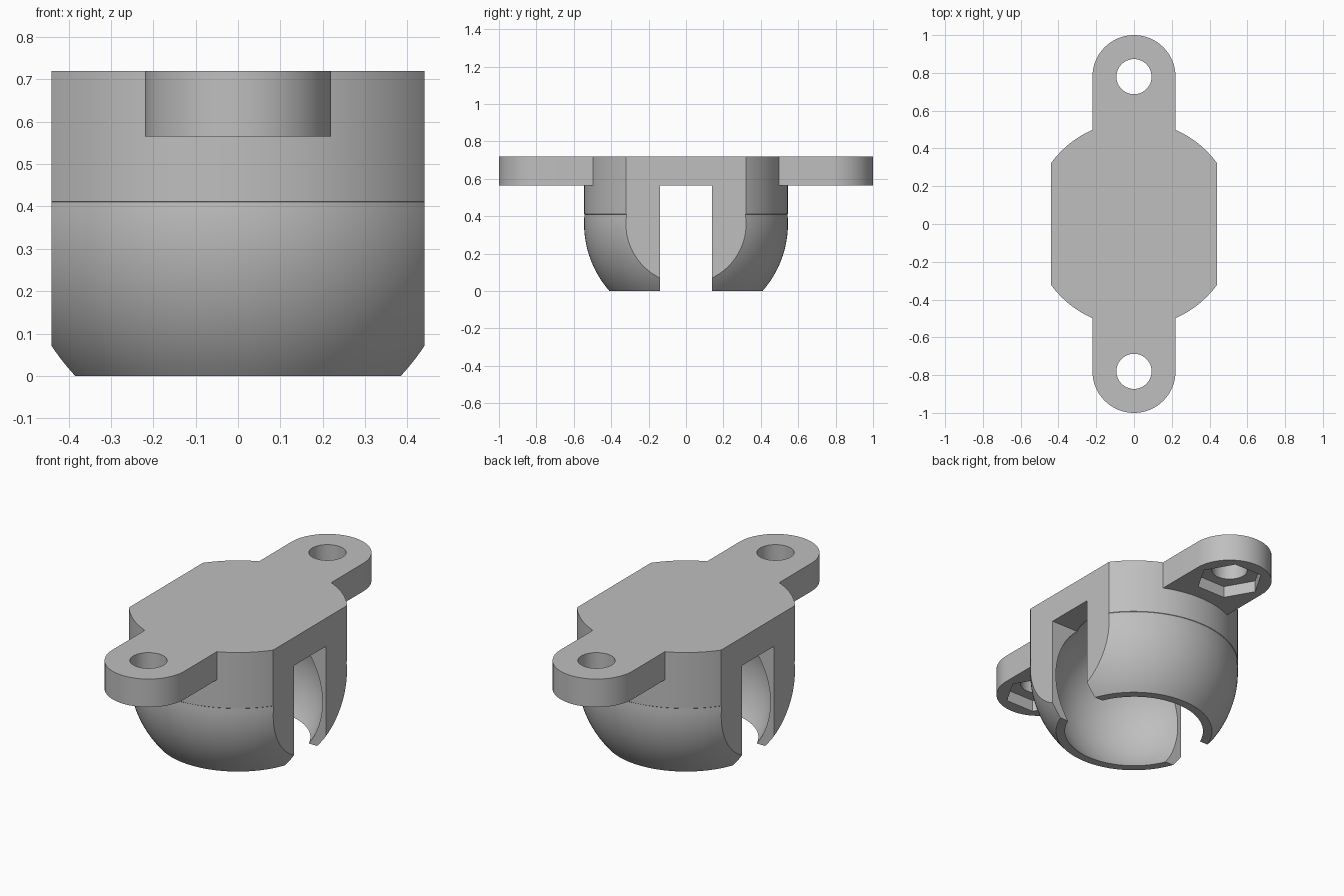
import bpy, bmesh, math
from mathutils import Matrix

cube = bpy.data.objects.get("Cube")
if cube:
    bpy.data.objects.remove(cube, do_unlink=True)

TOP = 0.72        # upper face of the housing
EAR_Z = 0.565     # underside of the ears and roof of the slot
HOLE_Y = 0.78
R = 0.545         # outer radius
SHELL_Z = 0.36    # centre of the outer bowl

grey = bpy.data.materials.new("light grey plastic")
grey.use_nodes = True
colour = (0.52, 0.52, 0.52, 1)
grey.diffuse_color = colour
grey.node_tree.nodes["Principled BSDF"].inputs["Base Color"].default_value = colour


def make_object(name, bm):
    bmesh.ops.recalc_face_normals(bm, faces=bm.faces)
    mesh = bpy.data.meshes.new(name)
    bm.to_mesh(mesh)
    bm.free()
    mesh.materials.append(grey)
    obj = bpy.data.objects.new(name, mesh)
    bpy.context.collection.objects.link(obj)
    return obj


def box(name, x, y, z0, z1):
    bm = bmesh.new()
    bmesh.ops.create_cube(bm, size=1, matrix=Matrix.Translation((0, 0, (z0 + z1) / 2))
                          @ Matrix.Diagonal((2 * x, 2 * y, z1 - z0, 1)))
    return make_object(name, bm)


def prism(name, outline, z0, z1):
    bm = bmesh.new()
    face = bm.faces.new([bm.verts.new((x, y, z0)) for x, y in outline])
    new = bmesh.ops.extrude_face_region(bm, geom=[face])["geom"]
    bmesh.ops.translate(bm, vec=(0, 0, z1 - z0),
                        verts=[v for v in new if isinstance(v, bmesh.types.BMVert)])
    return make_object(name, bm)


def circle(radius, y, count):
    steps = [2 * math.pi * i / count for i in range(count)]
    return [(radius * math.cos(a), y + radius * math.sin(a)) for a in steps]


def lathe(name, profile, count):
    bm = bmesh.new()
    rings = [[bm.verts.new((x, y, z)) for x, y in circle(r, 0, count)] for r, z in profile]
    for low, high in zip(rings, rings[1:]):
        for i in range(count):
            j = (i + 1) % count
            bm.faces.new((low[i], low[j], high[j], high[i]))
    bm.faces.new(rings[0])
    bm.faces.new(rings[-1])
    return make_object(name, bm)


def combine(target, tool, operation):
    mod = target.modifiers.new(operation, 'BOOLEAN')
    mod.operation, mod.object, mod.solver = operation, tool, 'EXACT'
    bpy.context.view_layer.update()
    result = target.evaluated_get(bpy.context.evaluated_depsgraph_get())
    mesh = bpy.data.meshes.new_from_object(result)
    target.modifiers.clear()
    target.data = mesh
    bpy.data.objects.remove(tool, do_unlink=True)


# Housing: bowl below, straight cylinder above
levels = [0.41 * i / 20 for i in range(21)]
profile = [(math.sqrt(R ** 2 - (z - SHELL_Z) ** 2), z) for z in levels]
profile += [(R, 0.412), (R, TOP)]
housing = lathe("caster_housing", profile, 128)

# Flat sides
combine(housing, box("side_trim", 0.44, 1, -0.1, 1), 'INTERSECT')

# Rounded ears, front and back
for sign in (-1, 1):
    arc = [math.pi * i / 32 for i in range(33)]
    outline = [(0.22 * math.cos(a), sign * (HOLE_Y + 0.22 * math.sin(a))) for a in arc]
    outline += [(-0.22, sign * 0.3), (0.22, sign * 0.3)]
    combine(housing, prism("ear", outline, EAR_Z, TOP), 'UNION')

# Ball socket and the slot through both sides
bm = bmesh.new()
bmesh.ops.create_uvsphere(bm, u_segments=96, v_segments=48, radius=0.44,
                          matrix=Matrix.Translation((0, 0, 0.25)))
combine(housing, make_object("ball_socket", bm), 'DIFFERENCE')
combine(housing, box("slot", 1, 0.14, -0.1, EAR_Z), 'DIFFERENCE')

# Screw holes with hexagonal nut pockets underneath
for y in (-HOLE_Y, HOLE_Y):
    combine(housing, prism("screw_hole", circle(0.093, y, 48), 0.3, 1), 'DIFFERENCE')
    combine(housing, prism("nut_pocket", circle(0.175, y, 6), 0.5, EAR_Z + 0.065), 'DIFFERENCE')

# Smooth curves, sharp edges
housing.data.materials.clear()
housing.data.materials.append(grey)
bpy.ops.object.select_all(action='DESELECT')
housing.select_set(True)
bpy.context.view_layer.objects.active = housing
bpy.ops.object.shade_smooth_by_angle(angle=math.radians(30))
